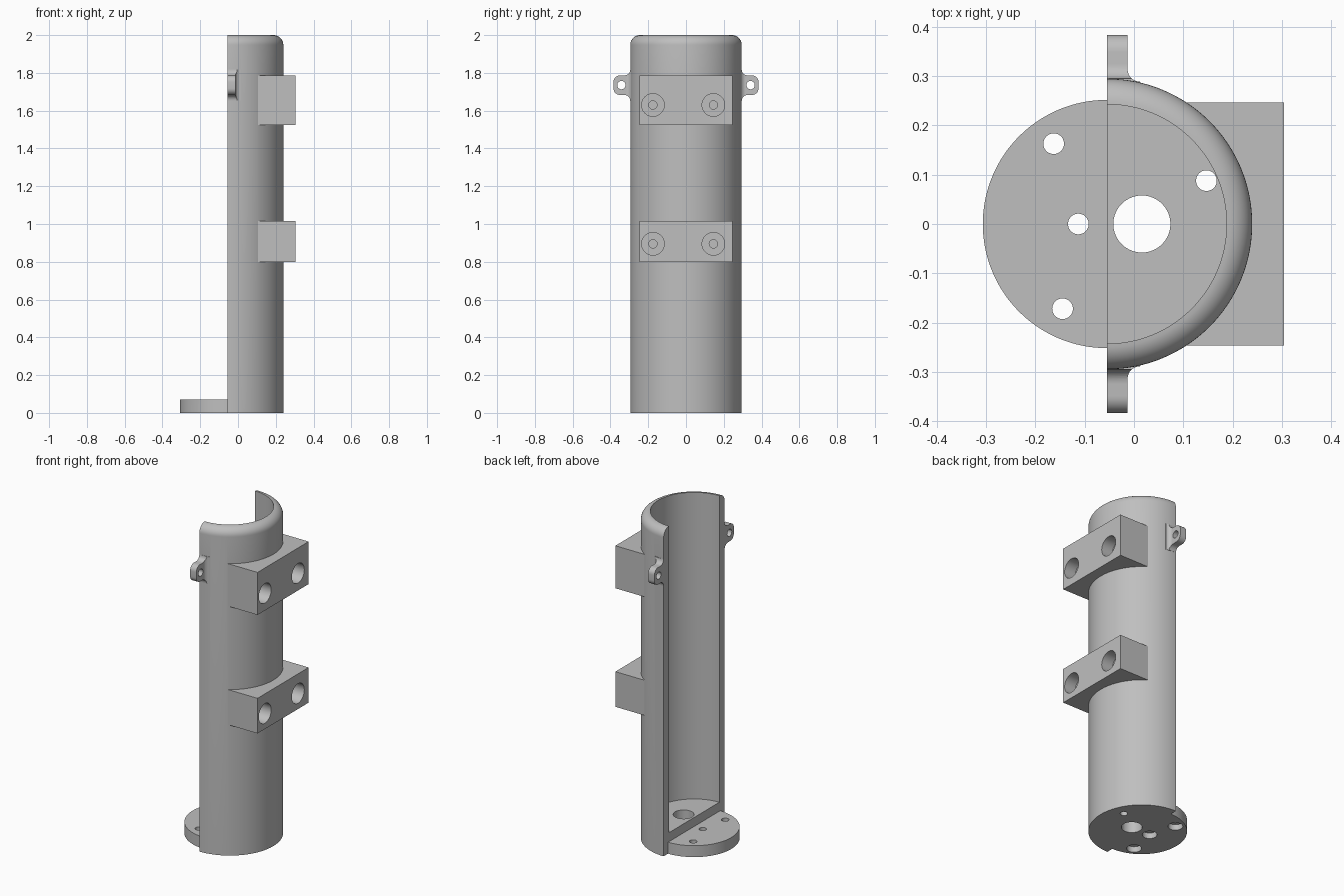
import bpy, bmesh
from math import sin, cos, pi, radians
from mathutils import Matrix, Vector

if "Cube" in bpy.data.objects:
    bpy.data.objects.remove(bpy.data.objects["Cube"])

CX = -0.055                    # tube axis and cut plane
R_OUT, R_IN = 0.295, 0.243
FLOOR, FOOT = 0.125, 0.07

grey = bpy.data.materials.new("plain grey")
grey.use_nodes = True
COLOUR = (0.52, 0.52, 0.52, 1)
grey.diffuse_color = COLOUR
grey.node_tree.nodes["Principled BSDF"].inputs["Base Color"].default_value = COLOUR


def finish(bm, name):
    bmesh.ops.recalc_face_normals(bm, faces=bm.faces)
    mesh = bpy.data.meshes.new(name)
    bm.to_mesh(mesh)
    bm.free()
    mesh.materials.append(grey)
    obj = bpy.data.objects.new(name, mesh)
    bpy.context.collection.objects.link(obj)
    return obj


def box(name, low, high):
    bm = bmesh.new()
    low, high = Vector(low), Vector(high)
    bmesh.ops.create_cube(bm, size=1, matrix=Matrix.Translation((low + high) / 2)
                          @ Matrix.Diagonal((*(high - low), 1)))
    return finish(bm, name)


def rod(name, start, end, radius, sides=40):
    bm = bmesh.new()
    start, end = Vector(start), Vector(end)
    axis = end - start
    turn = axis.to_track_quat('Z', 'Y').to_matrix().to_4x4()
    bmesh.ops.create_cone(bm, cap_ends=True, segments=sides, radius1=radius,
                          radius2=radius, depth=axis.length,
                          matrix=Matrix.Translation((start + end) / 2) @ turn)
    return finish(bm, name)


def prism(name, points, push):
    bm = bmesh.new()
    face = bm.faces.new([bm.verts.new(p) for p in points])
    new = bmesh.ops.extrude_face_region(bm, geom=[face], use_keep_orig=True)["geom"]
    bmesh.ops.translate(bm, vec=push, verts=[v for v in new if isinstance(v, bmesh.types.BMVert)])
    return finish(bm, name)


def arc(u, v, radius, a, b, steps=8):
    angles = [radians(a + (b - a) * i / steps) for i in range(steps + 1)]
    return [(u + radius * cos(t), v + radius * sin(t)) for t in angles]


def combine(obj, tool, operation):
    mod = obj.modifiers.new(operation, 'BOOLEAN')
    mod.operation, mod.solver, mod.object = operation, 'EXACT', tool
    bpy.context.view_layer.objects.active = obj
    bpy.ops.object.modifier_apply(modifier=mod.name)
    bpy.data.objects.remove(tool)


# Full round tube with a solid floor and a rounded top rim
edge = R_OUT - R_IN
profile = ([(0, 0), (R_OUT, 0)] + arc(R_IN, 2 - edge, edge, 0, 90, 10)
           + [(R_IN, FLOOR), (0, FLOOR)])
bm = bmesh.new()
verts = [bm.verts.new((CX + r, 0, z)) for r, z in profile]
edges = [bm.edges.new(pair) for pair in zip(verts, verts[1:])]
bmesh.ops.spin(bm, geom=verts + edges, cent=(CX, 0, 0), axis=(0, 0, 1),
               angle=2 * pi, steps=128, use_merge=True)
bmesh.ops.remove_doubles(bm, verts=bm.verts, dist=1e-5)
holder = finish(bm, "half_tube_holder")

# Mounting blocks hugging the back of the tube
for low, high in ((0.80, 1.015), (1.525, 1.785)):
    block = box("mounting_block", (0, -0.247, low), (0.305, 0.247, high))
    combine(block, rod("tube_space", (CX, 0, 0), (CX, 0, 2), 0.27, 128), 'DIFFERENCE')
    combine(holder, block, 'UNION')

# Screw ears with filleted roots, one per side
Z_EAR, HALF = 1.735, 0.052
upper = (arc(0.325, Z_EAR + HALF + 0.03, 0.03, 180, 270)
         + arc(0.349, Z_EAR + HALF - 0.035, 0.035, 90, 0))
lower = [(y, 2 * Z_EAR - z) for y, z in reversed(upper)]
root = 0.262
outline = [(root, upper[0][1])] + upper + lower + [(root, lower[-1][1])]
plan = ([(-0.1, root), (-0.1, 0.4), (-0.013, 0.4)]
        + arc(0.012, 0.314, 0.025, 180, 270) + [(0.012, root)])
for side in (1, -1):
    ear = prism("screw_ear", [(-0.09, side * y, z) for y, z in outline], (0.15, 0, 0))
    combine(ear, prism("ear_plan", [(x, side * y, 1.5) for x, y in plan], (0, 0, 0.5)), 'INTERSECT')
    combine(holder, ear, 'UNION')

# Open the front half, leaving the round foot plate
opening = box("opening", (-1, -1, -0.1), (CX, 1, 2.1))
combine(opening, rod("foot_plate", (CX, 0, -0.2), (CX, 0, FOOT), 0.252, 128), 'DIFFERENCE')
combine(holder, opening, 'DIFFERENCE')

# Ear holes
for side in (1, -1):
    combine(holder, rod("ear_hole", (-0.2, side * 0.342, Z_EAR), (0.1, side * 0.342, Z_EAR), 0.022), 'DIFFERENCE')

# Counterbored screw holes in the blocks
for z in (0.895, 1.63):
    for y in (-0.175, 0.145):
        combine(holder, rod("screw_head", (0.23, y, z), (0.4, y, z), 0.06), 'DIFFERENCE')
        combine(holder, rod("screw_shaft", (0.17, y, z), (0.25, y, z), 0.022), 'DIFFERENCE')

# Floor holes: cable hole, plain hole and three counterbored from below
for x, y, radius in ((0.016, 0, 0.058), (0.147, 0.088, 0.021), (-0.113, 0, 0.021),
                     (-0.163, 0.163, 0.021), (-0.145, -0.172, 0.021)):
    combine(holder, rod("floor_hole", (x, y, -0.1), (x, y, 0.3), radius), 'DIFFERENCE')
    if x < CX:
        combine(holder, rod("floor_recess", (x, y, -0.1), (x, y, 0.035), 0.041), 'DIFFERENCE')

# Smooth the round walls and keep the crisp edges
bpy.ops.object.select_all(action='DESELECT')
holder.select_set(True)
bpy.context.view_layer.objects.active = holder
bpy.ops.object.shade_smooth_by_angle(angle=radians(30))
